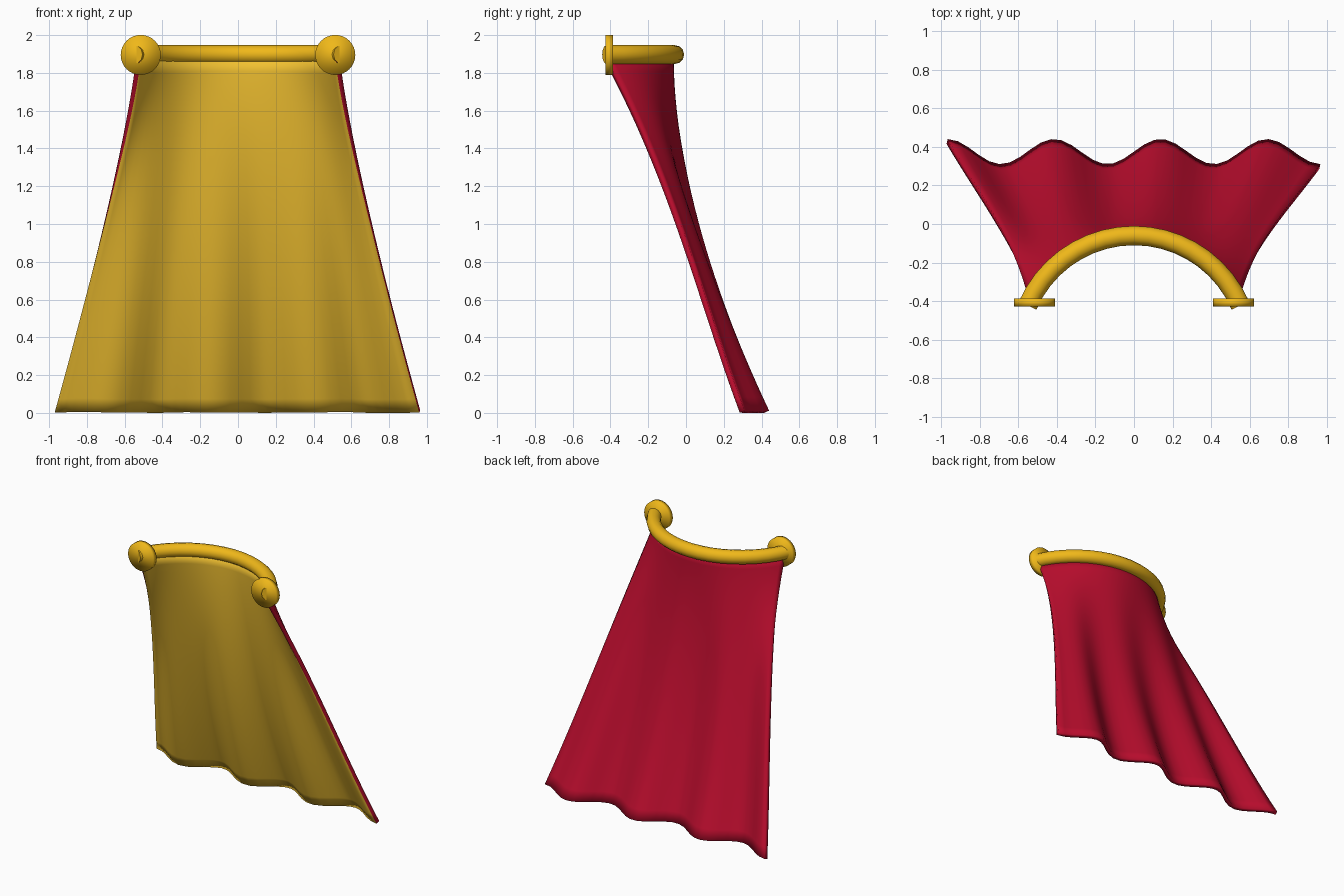
import bpy, bmesh
from math import sin, cos, pi, radians

if "Cube" in bpy.data.objects:
    bpy.data.objects.remove(bpy.data.objects["Cube"])

def material(name, color):
    m = bpy.data.materials.new(name)
    m.diffuse_color = color
    m.use_nodes = True
    m.node_tree.nodes["Principled BSDF"].inputs["Base Color"].default_value = m.diffuse_color
    return m

red = material("red_cloth", (0.50, 0.004, 0.027, 1))
lining = material("gold_lining", (0.88, 0.53, 0.03, 1))
gold = material("gold_metal", (0.87, 0.48, 0.01, 1))

Z_COLLAR, RADIUS, SPREAD = 1.897, 0.60, radians(66.5)
ARC_Y = -0.06

def arc(v):
    """Point on the neck arc, v from -1 to 1: x and drop in y."""
    a = v * SPREAD
    return RADIUS * sin(a), RADIUS * (1 - cos(a))

# Cape: outer surface swept from the neck arc to a rippled hem
NU, NV, TOP, HEM = 36, 26, 1.88, 0.012
bm = bmesh.new()
rows = []
for j in range(NV + 1):
    t = j / NV
    half = 0.54 + 0.425 * t ** 1.22
    row = []
    for i in range(NU + 1):
        u = i / NU
        v = 2 * u - 1
        ax, drop = arc(v)
        x = half * ((1 - t) * ax / (RADIUS * sin(SPREAD)) + t * v)
        y = (ARC_Y - 0.005 + 0.44 * t ** 1.8 - drop * (1 - t) ** 3
             + 0.065 * t ** 1.4 * cos(7 * pi * u))
        row.append(bm.verts.new((x, y, TOP + (HEM - TOP) * t)))
    rows.append(row)
for a, b in zip(rows, rows[1:]):
    for i in range(NU):
        bm.faces.new((a[i], a[i + 1], b[i + 1], b[i]))
bm.normal_update()
if sum(f.normal.y for f in bm.faces) < 0:
    bmesh.ops.reverse_faces(bm, faces=bm.faces[:])
for f in bm.faces:
    f.smooth = True
me = bpy.data.meshes.new("cape")
bm.to_mesh(me)
bm.free()
me.materials.append(red)
me.materials.append(lining)
cape = bpy.data.objects.new("cape", me)
bpy.context.collection.objects.link(cape)
sol = cape.modifiers.new("thickness", 'SOLIDIFY')
sol.thickness = 0.028
sol.offset = -1
sol.material_offset = 1
sol.material_offset_rim = 0

# Collar: round tube along the neck arc
cu = bpy.data.curves.new("collar", 'CURVE')
cu.dimensions = '3D'
cu.bevel_depth = 0.05
cu.bevel_resolution = 4
cu.use_fill_caps = True
sp = cu.splines.new('POLY')
N = 18
sp.points.add(N)
for i, p in enumerate(sp.points):
    x, drop = arc(2 * i / N - 1)
    p.co = (x, ARC_Y - drop, Z_COLLAR, 1)
sp.use_smooth = True
cu.materials.append(gold)
bpy.context.collection.objects.link(bpy.data.objects.new("collar", cu))

# Clasps: soft-shaded discs at both collar ends
for side, name in ((-1, "clasp_left"), (1, "clasp_right")):
    bpy.ops.mesh.primitive_cylinder_add(vertices=32, radius=0.106, depth=0.04,
                                        location=(side * 0.515, -0.407, 1.895),
                                        rotation=(pi / 2, 0, 0))
    ob = bpy.context.object
    ob.name = name
    ob.data.materials.append(gold)
    bpy.ops.object.shade_smooth()
